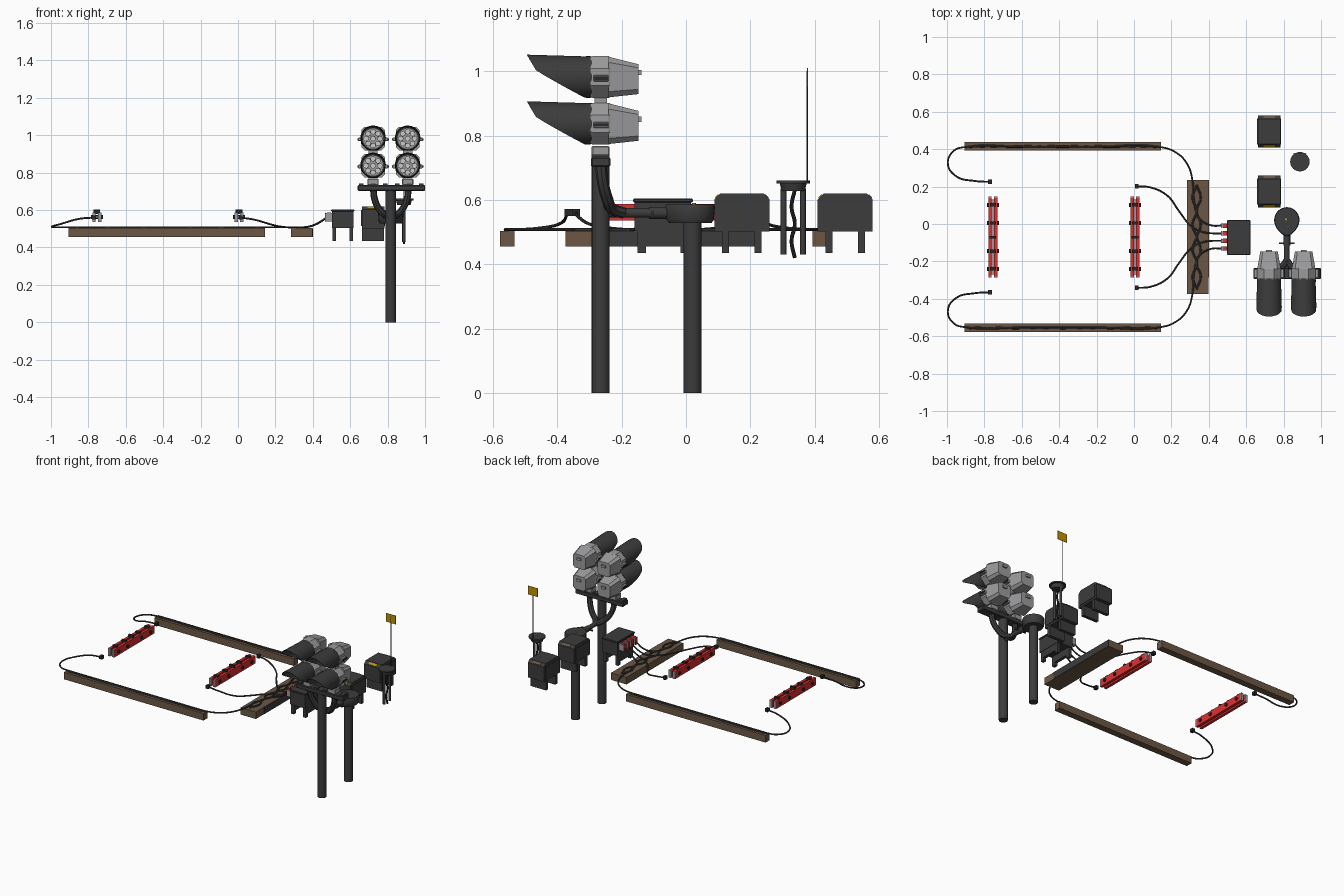
import bpy, bmesh, math
from mathutils import Vector

if "Cube" in bpy.data.objects:
    bpy.data.objects.remove(bpy.data.objects["Cube"])


def material(name, c):
    m = bpy.data.materials.new(name)
    m.diffuse_color = (*c, 1)
    m.use_nodes = True
    m.node_tree.nodes["Principled BSDF"].inputs["Base Color"].default_value = m.diffuse_color
    return m


DARK = material("dark_metal", (0.045, 0.045, 0.045))
BLACK = material("black_rubber", (0.022, 0.022, 0.024))
GREY = material("light_grey_metal", (0.33, 0.33, 0.34))
WOOD = material("brown_wood", (0.15, 0.097, 0.06))
RED = material("red_paint", (0.72, 0.03, 0.03))
AMBER = material("amber_sign", (0.55, 0.29, 0.0))
LED = material("pale_lens", (0.6, 0.6, 0.6))
CY = -0.07  # mirror line of the sensor loop


def finish(name, bm, mat, smooth=False):
    me = bpy.data.meshes.new(name)
    bmesh.ops.recalc_face_normals(bm, faces=bm.faces)
    bm.to_mesh(me)
    bm.free()
    me.materials.append(mat)
    ob = bpy.data.objects.new(name, me)
    bpy.context.collection.objects.link(ob)
    if smooth:
        bpy.ops.object.select_all(action='DESELECT')
        ob.select_set(True)
        bpy.context.view_layer.objects.active = ob
        bpy.ops.object.shade_smooth_by_angle(angle=math.radians(40))
    return ob


def box(name, lo, hi, mat, bevel=0):
    bm = bmesh.new()
    bmesh.ops.create_cube(bm, size=1)
    for v in bm.verts:
        v.co = [(a + b) / 2 + c * (b - a) for a, b, c in zip(lo, hi, v.co)]
    if bevel:
        bmesh.ops.bevel(bm, geom=bm.edges[:], offset=bevel, segments=1, affect='EDGES')
    return finish(name, bm, mat)


def cyl(name, p0, p1, r, mat, n=20, r2=None):
    p0, p1 = Vector(p0), Vector(p1)
    bm = bmesh.new()
    bmesh.ops.create_cone(bm, cap_ends=True, segments=n, radius1=r,
                          radius2=r if r2 is None else r2, depth=(p1 - p0).length)
    q = (p1 - p0).to_track_quat('Z', 'Y')
    for v in bm.verts:
        v.co = q @ v.co + (p0 + p1) / 2
    return finish(name, bm, mat, True)


def loft(name, rings, mat, smooth=False):
    """Skin closed rings of points, capping both ends."""
    bm = bmesh.new()
    vs = [[bm.verts.new(p) for p in ring] for ring in rings]
    n = len(vs[0])
    for a, b in zip(vs, vs[1:]):
        for i in range(n):
            bm.faces.new((a[i], a[(i + 1) % n], b[(i + 1) % n], b[i]))
    bm.faces.new(vs[0])
    bm.faces.new(vs[-1])
    return finish(name, bm, mat, smooth)


def tube(name, pts, r, mat, res=8):
    cu = bpy.data.curves.new(name, 'CURVE')
    cu.dimensions, cu.bevel_depth, cu.bevel_resolution = '3D', r, 2
    cu.resolution_u, cu.use_fill_caps = res, True
    sp = cu.splines.new('BEZIER')
    sp.bezier_points.add(len(pts) - 1)
    for b, p in zip(sp.bezier_points, pts):
        b.co = p
        b.handle_left_type = b.handle_right_type = 'AUTO'
    tmp = bpy.data.objects.new(name, cu)
    bm = bmesh.new()
    bpy.context.collection.objects.link(tmp)
    me = bpy.data.meshes.new_from_object(tmp.evaluated_get(bpy.context.evaluated_depsgraph_get()))
    bm.from_mesh(me)
    bpy.data.objects.remove(tmp)
    return finish(name, bm, mat, True)


# Wooden beams, cables and connectors, mirrored about the loop centre
for s in (1, -1):
    def M(x, y, z):
        return (x, CY + s * (y - CY), z)

    def mbox(name, lo, hi, mat):
        a, b = M(*lo), M(*hi)
        return box(name, [min(p) for p in zip(a, b)], [max(p) for p in zip(a, b)], mat)
    mbox("long_beam", (-0.905, -0.578, 0.455), (0.145, -0.533, 0.503), WOOD)
    tube("outer_cable", [M(*p) for p in (
        (-0.77, -0.365, 0.56), (-0.85, -0.37, 0.553), (-0.95, -0.395, 0.525), (-0.995, -0.46, 0.512),
        (-0.965, -0.53, 0.508), (-0.89, -0.553, 0.508), (-0.6, -0.553, 0.508), (-0.2, -0.553, 0.508),
        (0.13, -0.553, 0.508), (0.22, -0.525, 0.508), (0.285, -0.46, 0.508), (0.313, -0.37, 0.508),
        (0.32, -0.27, 0.508), (0.35, -0.17, 0.508), (0.405, -0.135, 0.52), (0.475, -0.131, 0.56))], 0.005, DARK)
    tube("inner_cable", [M(*p) for p in (
        (0.015, -0.342, 0.56), (0.09, -0.335, 0.548), (0.18, -0.29, 0.522), (0.24, -0.21, 0.51),
        (0.30, -0.135, 0.507), (0.36, -0.1, 0.507), (0.42, -0.09, 0.525), (0.475, -0.09, 0.56))], 0.005, DARK)
    # loose wires lying on the beams
    for k, w in enumerate((0.004, -0.004)):
        tube("loose_wire", [M(-0.88 + 0.25 * i, -0.555 + w * (-1) ** i, 0.505) for i in range(5)],
             0.004, DARK, 4)
        tube("cross_wire", [M(0.325 + 0.02 * k + w * 3 * (-1) ** i, -0.35 + 0.07 * i, 0.507)
                            for i in range(5)], 0.006, DARK, 5)
    for x, y in ((-0.77, -0.365), (0.015, -0.342)):
        mbox("cable_plug", (x - 0.01, y - 0.012, 0.55), (x + 0.01, y + 0.012, 0.572), BLACK)
    # connectors: grey socket with red cover plates
    for y in (-0.131, -0.09):
        mbox("connector_socket", (0.468, y - 0.011, 0.54), (0.503, y + 0.011, 0.584), GREY)
        mbox("connector_red_face", (0.464, y - 0.012, 0.538), (0.468, y + 0.012, 0.587), RED)
        mbox("connector_red_top", (0.475, y - 0.012, 0.584), (0.498, y + 0.012, 0.587), RED)
box("cross_beam", (0.283, -0.375, 0.455), (0.397, 0.235, 0.503), WOOD)
box("cross_beam_side_plate", (0.397, -0.285, 0.456), (0.4, 0.234, 0.502), DARK)

# Red sensor bars with clamps
for x in (-0.755, 0.005):
    for d in (-0.015, 0.015):
        box("sensor_rail", (x + d - 0.009, -0.28, 0.537), (x + d + 0.009, 0.14, 0.588), RED)
        for y in (-0.286, 0.14):
            box("rail_end_cap", (x + d - 0.009, y, 0.537), (x + d + 0.009, y + 0.006, 0.588), GREY)
    box("rail_web", (x - 0.007, -0.27, 0.558), (x + 0.007, 0.13, 0.568), GREY)
    for y in (-0.24, -0.145, 0.005, 0.102):
        cyl("clamp_bolt", (x - 0.032, y, 0.563), (x + 0.032, y, 0.563), 0.011, BLACK, 8)
        box("clamp_strap", (x - 0.016, y - 0.009, 0.58), (x + 0.016, y + 0.009, 0.598), BLACK)
    box("middle_strap", (x - 0.018, CY - 0.007, 0.58), (x + 0.018, CY + 0.007, 0.604), BLACK)

# Small cabinet that takes the cables
box("cable_cabinet", (0.503, -0.16, 0.503), (0.617, 0.016, 0.593), DARK)
box("cable_cabinet_lid", (0.498, -0.165, 0.593), (0.622, 0.022, 0.604), DARK, 0.003)
for x in (0.505, 0.595):
    box("cabinet_skirt", (x, -0.145, 0.456), (x + 0.02, 0.005, 0.503), DARK)
    for y in (-0.15, -0.017):
        box("cabinet_leg", (x, y, 0.435), (x + 0.02, y + 0.025, 0.503), DARK)

# Two larger cabinets with clipped roofs, standing on full-width slabs
for y0 in (0.088, 0.409):
    y1 = y0 + 0.171
    prof = [(y0, 0.502), (y1, 0.502), (y1, 0.602), (y1 - 0.018, 0.62), (y0 + 0.018, 0.62), (y0, 0.602)]
    loft("cabinet_body", [[(x, y, z) for y, z in prof] for x in (0.662, 0.783)], DARK)
    for x in (0.658, 0.776):
        box("cabinet_door", (x, y0 + 0.015, 0.515), (x + 0.011, y1 - 0.015, 0.6), DARK)
    for y in (y0 + 0.024, y1 - 0.046):
        box("cabinet_foot", (0.664, y, 0.435), (0.781, y + 0.022, 0.502), DARK)
    # plates on the sloping roof edges
    for e, d, mat in ((y0, 1, AMBER), (y1, -1, WOOD)):
        q = [(e + d * 0.004, 0.606), (e + d * 0.014, 0.616), (e + d * 0.012, 0.618), (e + d * 0.002, 0.608)]
        loft("roof_label", [[(x, y, z) for y, z in q] for x in (0.692, 0.753)], mat)

# Antenna stand with flag plate
ax, ay = 0.887, 0.333
cyl("stand_disc", (ax, ay, 0.652), (ax, ay, 0.661), 0.052, DARK, 24)
cyl("stand_collar", (ax, ay, 0.628), (ax, ay, 0.652), 0.036, DARK, 24, 0.042)
for d in (-0.03, 0.03):
    cyl("stand_post", (ax, ay + d, 0.43), (ax, ay + d, 0.635), 0.009, DARK, 12)
tube("stand_cable", [(ax, ay + 0.005 * (-1) ** i, 0.42 + 0.053 * i) for i in range(5)], 0.006, BLACK)
cyl("antenna_rod", (ax, 0.377, 0.655), (ax, 0.377, 1.0), 0.002, DARK, 6)
box("flag_plate", (ax - 0.036, 0.376, 0.952), (ax + 0.036, 0.379, 1.01), AMBER)

# Two poles, junction head and link pipe
px = 0.817
cyl("lamp_pole", (px, -0.265, 0), (px, -0.265, 0.72), 0.028, DARK)
cyl("head_pole", (px, 0.02, 0), (px, 0.02, 0.54), 0.028, DARK)
egg = [(math.cos(t) * 0.068, math.sin(t)) for t in (math.tau * i / 28 for i in range(28))]
loft("junction_head", [[(px + c * k * (1 if s > 0 else 1 + 0.3 * s * abs(s)), 0.02 + s * k * (0.07 if s > 0 else 0.085), z)
                        for c, s in egg] for z, k in ((0.528, 0.85), (0.54, 0.95), (0.578, 1), (0.586, 0.95))],
     DARK, True)
cyl("amber_button", (px - 0.005, 0.025, 0.58), (px - 0.005, 0.025, 0.59), 0.006, AMBER, 10)
cyl("link_pipe", (px, -0.245, 0.56), (px, -0.03, 0.56), 0.015, DARK)
cyl("link_sleeve", (px, -0.115, 0.56), (px, -0.06, 0.56), 0.019, DARK)
box("link_flange", (px - 0.042, -0.108, 0.555), (px + 0.042, -0.1, 0.565), DARK)
for s in (-1, 1):
    tube("fork_arm", [(px + s * 0.093, -0.265, 0.715), (px + s * 0.088, -0.26, 0.665), (px + s * 0.062, -0.245, 0.605),
                      (px + s * 0.028, -0.23, 0.573), (px, -0.195, 0.56)], 0.018, DARK)

# Crossbar
box("lamp_crossbar", (0.64, -0.295, 0.703), (1.0, -0.235, 0.733), DARK, 0.004)
for i in range(6):
    box("crossbar_lug", (0.648 + i * 0.064, -0.293, 0.73), (0.672 + i * 0.064, -0.237, 0.742), DARK)


def ring(cx, cz, y, r, n=24):
    return [(cx + r * math.cos(a), y, cz + r * math.sin(a))
            for a in (math.tau * (i + 0.5) / n for i in range(n))]


def visor(cx, cz):
    """Flared hood whose mouth is cut obliquely, longest at the top."""
    bm = bmesh.new()
    n, rows = 28, []
    for r0, r1 in ((0.064, 0.07), (0.06, 0.066)):
        a = [bm.verts.new(p) for p in ring(cx, cz, -0.292, r0, n)]
        b = []
        for x, _, z in ring(cx, cz, 0, r1, n):
            h = z - cz
            y = -0.465 - 0.03 * (h - 0.02) / 0.05 if h > 0.02 else -0.465 + 0.155 * (0.02 - h) / 0.092
            f = (r0 + (r1 - r0) * min(1, (-0.29 - y) / 0.205)) / r1
            b.append(bm.verts.new((cx + (x - cx) * f, y, cz + h * f)))
        rows += [a, b]
    for a, b in ((rows[0], rows[1]), (rows[1], rows[3]), (rows[3], rows[2]), (rows[2], rows[0])):
        for i in range(n):
            bm.faces.new((a[i], a[(i + 1) % n], b[(i + 1) % n], b[i]))
    finish("lamp_visor", bm, DARK, True)


# Four lamps
for cx in (0.722, 0.907):
    box("lamp_bracket", (cx - 0.03, -0.293, 0.733), (cx + 0.03, -0.237, 0.768), GREY, 0.004)
    box("lamp_spacer", (cx - 0.025, -0.285, 0.895), (cx + 0.025, -0.245, 0.925), GREY)
    for cz in (0.982, 0.837):
        visor(cx, cz)
        loft("lamp_flange", [ring(cx, cz, y, r, 8) for y, r in
                             ((-0.296, 0.067), (-0.29, 0.07), (-0.24, 0.07), (-0.235, 0.067))], GREY)
        cyl("lamp_rim", (cx, -0.31, cz), (cx, -0.296, cz), 0.065, DARK, 28)
        loft("lamp_housing", [[(cx + w * a, y, cz + (t if b > 0 else -u) * (1 if abs(a) < 1 else 0.72))
                               for a, b in ((1, 1), (0.72, 1), (-0.72, 1), (-1, 1), (-1, -1), (-0.72, -1), (0.72, -1), (1, -1))]
                              for y, w, t, u in ((-0.24, 0.063, 0.063, 0.063), (-0.148, 0.047, 0.04, 0.053))], GREY)
        box("housing_knob", (cx - 0.015, -0.15, cz + 0.006), (cx + 0.015, -0.138, cz + 0.022), GREY)
        for s in (-1, 1):
            a, b = sorted((cx + s * 0.06, cx + s * 0.08))
            box("lamp_ear", (a, -0.288, cz - 0.014), (b, -0.24, cz + 0.006), GREY, 0.003)
            a, b = sorted((cx + s * 0.078, cx + s * 0.084))
            box("lamp_hinge", (a, -0.285, cz - 0.009), (b, -0.24, cz + 0.001), BLACK)
        # lens cluster
        cyl("lens_plate", (cx, -0.314, cz), (cx, -0.308, cz), 0.054, GREY, 24)
        for i in range(9):
            a, r = math.tau * i / 8, (0.037 if i < 8 else 0)
            x, z = cx + r * math.cos(a), cz + r * math.sin(a)
            cyl("lens_rim", (x, -0.317, z), (x, -0.312, z), 0.0145, BLACK, 12)
            cyl("lens", (x, -0.32, z), (x, -0.315, z), 0.012, LED, 12)
